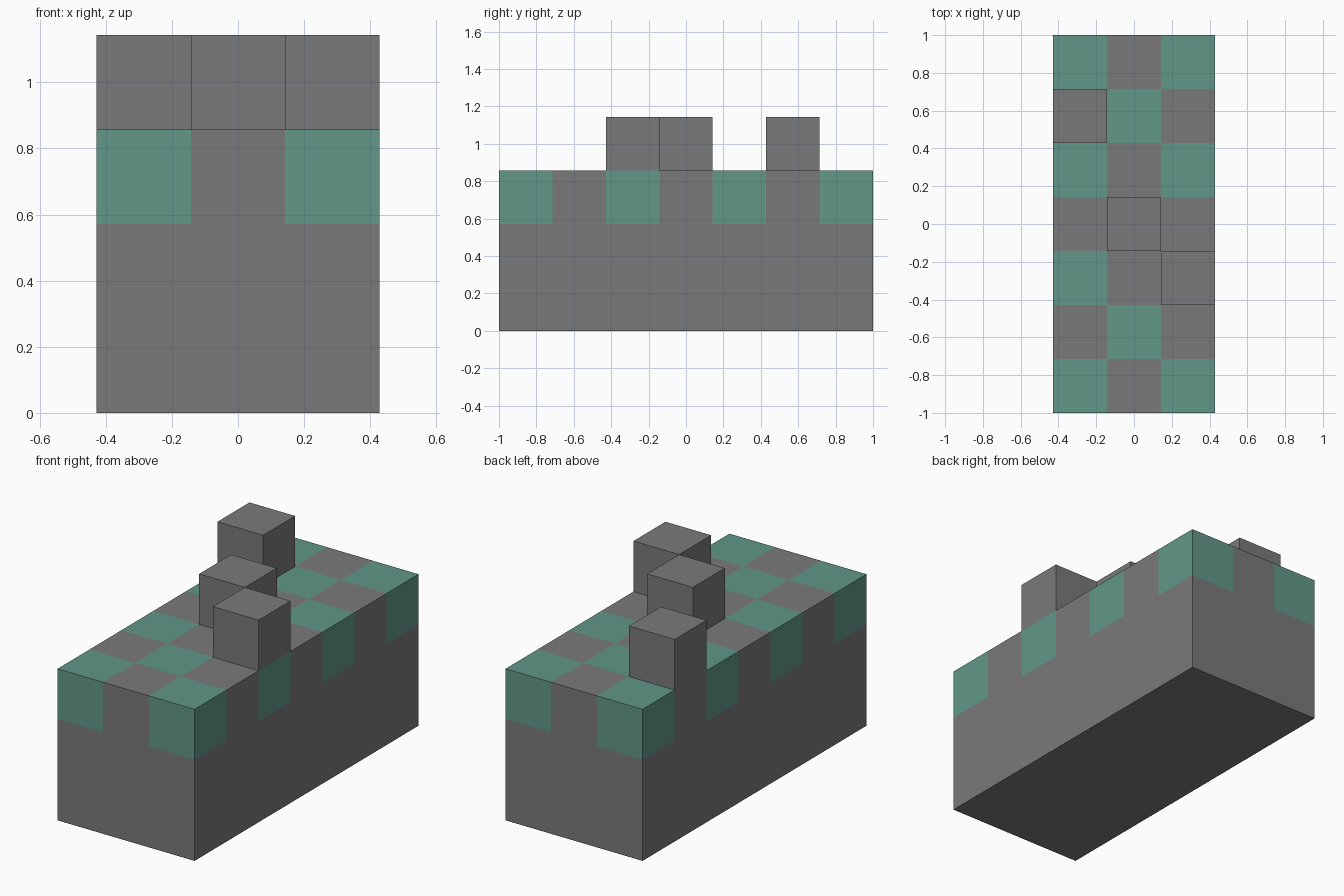
import bpy
import bmesh
import math
from mathutils import Vector

if "Cube" in bpy.data.objects:
    bpy.data.objects.remove(bpy.data.objects["Cube"], do_unlink=True)

COLS, ROWS, LAYERS = 3, 7, 3
CELL = 2 / ROWS
HALF_X, HALF_Y, TOP = COLS * CELL / 2, ROWS * CELL / 2, LAYERS * CELL


def make_material(name, rgb):
    mat = bpy.data.materials.new(name)
    mat.use_nodes = True
    color = (*rgb, 1)
    mat.diffuse_color = color
    shader = mat.node_tree.nodes["Principled BSDF"]
    shader.inputs["Base Color"].default_value = color
    shader.inputs["Roughness"].default_value = 0.9
    return mat


grey = make_material("stone grey", (0.195, 0.195, 0.195))
green = make_material("muted teal", (0.122, 0.309, 0.25))


def box(bm, low, high):
    size = high - low
    verts = bmesh.ops.create_cube(bm, size=1)["verts"]
    bmesh.ops.scale(bm, vec=size, verts=verts)
    bmesh.ops.translate(bm, vec=(low + high) / 2, verts=verts)


def add_object(name, bm, materials):
    mesh = bpy.data.meshes.new(name)
    bm.to_mesh(mesh)
    bm.free()
    for mat in materials:
        mesh.materials.append(mat)
    obj = bpy.data.objects.new(name, mesh)
    bpy.context.collection.objects.link(obj)
    return obj


def cut(bm, point, normal):
    geom = bm.verts[:] + bm.edges[:] + bm.faces[:]
    bmesh.ops.bisect_plane(bm, geom=geom, plane_co=point, plane_no=normal)


# Main block, cut along the cell lines
bm = bmesh.new()
box(bm, Vector((-HALF_X, -HALF_Y, 0)), Vector((HALF_X, HALF_Y, TOP)))
for i in range(1, COLS):
    cut(bm, (i * CELL - HALF_X, 0, 0), (1, 0, 0))
for j in range(1, ROWS):
    cut(bm, (0, j * CELL - HALF_Y, 0), (0, 1, 0))
cut(bm, (0, 0, TOP - CELL), (0, 0, 1))

# Checkered teal cells in the top layer
for face in bm.faces:
    inside = face.calc_center_median() - face.normal * CELL / 2
    i = math.floor((inside.x + HALF_X) / CELL)
    j = math.floor((inside.y + HALF_Y) / CELL)
    checker = (i + j) % 2 == 0
    face.material_index = int(checker and inside.z > TOP - CELL)
add_object("main_block", bm, [grey, green])

# Single-cell blocks standing on top
for name, i, j in (("front_block", 2, 2), ("middle_block", 1, 3), ("back_block", 0, 5)):
    bm = bmesh.new()
    corner = Vector((i * CELL - HALF_X, j * CELL - HALF_Y, TOP))
    box(bm, corner, corner + Vector((CELL, CELL, CELL)))
    add_object(name, bm, [grey])
